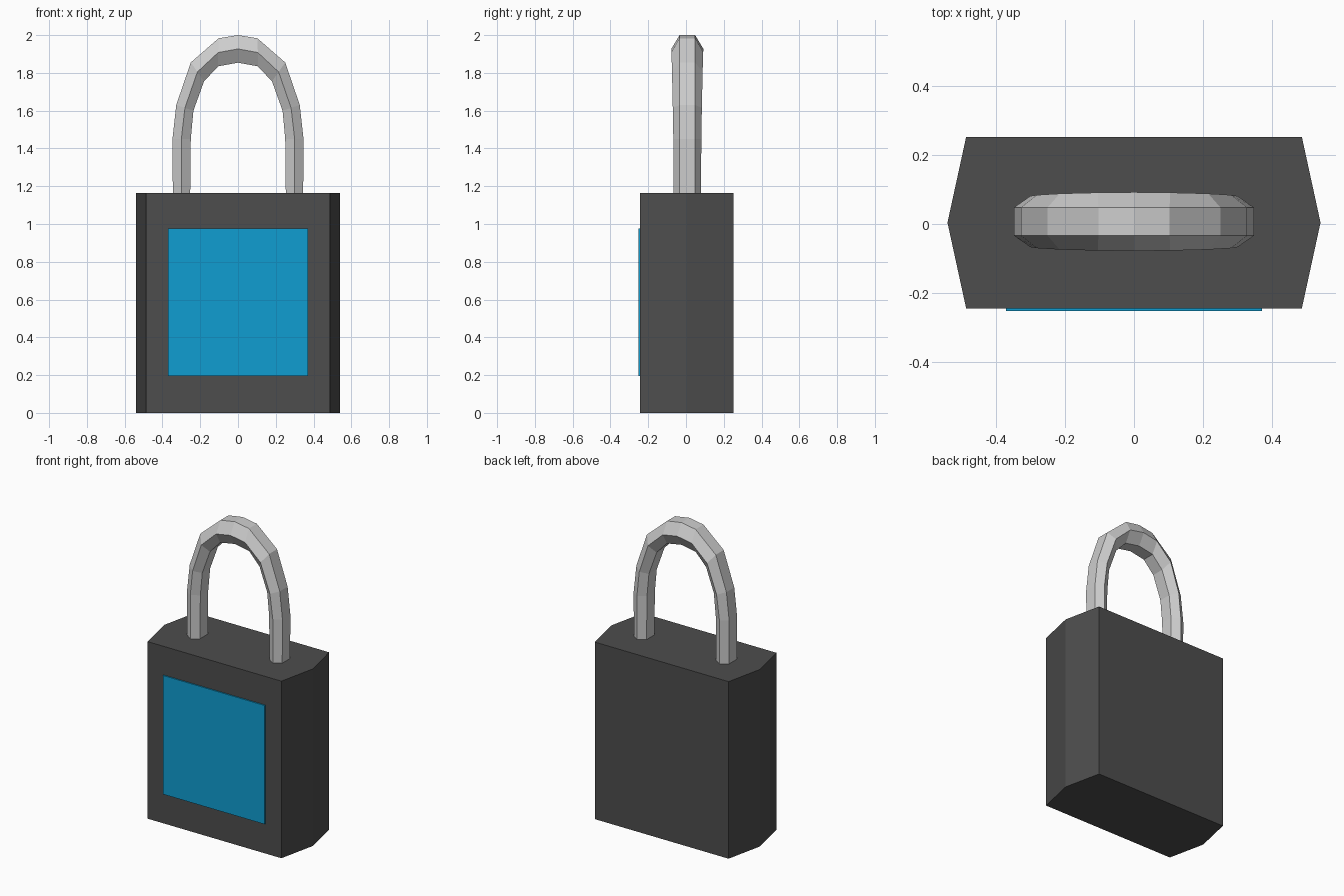
import bpy

if "Cube" in bpy.data.objects:
    bpy.data.objects.remove(bpy.data.objects["Cube"])


def material(name, rgb):
    m = bpy.data.materials.new(name)
    m.diffuse_color = (*rgb, 1)
    m.use_nodes = True
    m.node_tree.nodes["Principled BSDF"].inputs["Base Color"].default_value = m.diffuse_color
    return m


def add_mesh(name, verts, faces, mat):
    me = bpy.data.meshes.new(name)
    me.from_pydata(verts, [], faces)
    me.materials.append(mat)
    me.validate()
    ob = bpy.data.objects.new(name, me)
    bpy.context.collection.objects.link(ob)
    return ob


def loft(name, rings, mat):
    """Skin a list of equal closed rings and cap both ends."""
    n = len(rings[0])
    verts = [p for ring in rings for p in ring]
    faces = [(i * n + j, i * n + (j + 1) % n, (i + 1) * n + (j + 1) % n, (i + 1) * n + j)
             for i in range(len(rings) - 1) for j in range(n)]
    faces.append(tuple(reversed(range(n))))
    faces.append(tuple(range(len(verts) - n, len(verts))))
    return add_mesh(name, verts, faces, mat)


charcoal = material("charcoal", (0.075, 0.075, 0.075))
blue = material("blue", (0.005, 0.34, 0.64))
steel = material("steel", (0.61, 0.61, 0.61))

HEIGHT, FRONT, BACK = 1.163, -0.244, 0.252
MID_Y = (FRONT + BACK) / 2

# Body: six-sided block with pointed sides
outline = [(-0.486, FRONT), (0.486, FRONT), (0.54, MID_Y),
           (0.486, BACK), (-0.486, BACK), (-0.54, MID_Y)]
loft("lock_body", [[(x, y, z) for x, y in outline] for z in (0, HEIGHT)], charcoal)

# Front panel: thin plate on the front face
panel = [(-0.37, -0.252), (0.37, -0.252), (0.37, FRONT), (-0.37, FRONT)]
loft("front_panel", [[(x, y, z) for x, y in panel] for z in (0.195, 0.975)], blue)

# Shackle: hexagonal bar; outer, middle and inner stations (x, z) with half depth
half = [((0.345, HEIGHT), (0.30, HEIGHT), (0.253, HEIGHT), 0.073),
        ((0.347, 1.45), (0.30, 1.45), (0.25, 1.45), 0.074),
        ((0.327, 1.63), (0.281, 1.615), (0.236, 1.60), 0.077),
        ((0.25, 1.855), (0.215, 1.805), (0.18, 1.755), 0.081),
        ((0.103, 1.983), (0.105, 1.908), (0.105, 1.835), 0.084),
        ((0.0, 2.0), (0.0, 1.927), (0.0, 1.854), 0.085)]
stations = [(s, -1) for s in half] + [(s, 1) for s in reversed(half[:-1])]
rings = []
for (out, mid, inn, depth), side in stations:
    section = [(out, -0.041), (mid, -depth), (inn, -0.041),
               (inn, 0.041), (mid, depth), (out, 0.041)]
    rings.append([(side * p[0], MID_Y + 0.003 + dy, p[1]) for p, dy in section])
loft("shackle", rings, steel)

# Consistent outward normals, flat shading
import bmesh
for ob in bpy.context.collection.objects:
    bm = bmesh.new()
    bm.from_mesh(ob.data)
    bmesh.ops.recalc_face_normals(bm, faces=bm.faces)
    bm.to_mesh(ob.data)
    bm.free()
